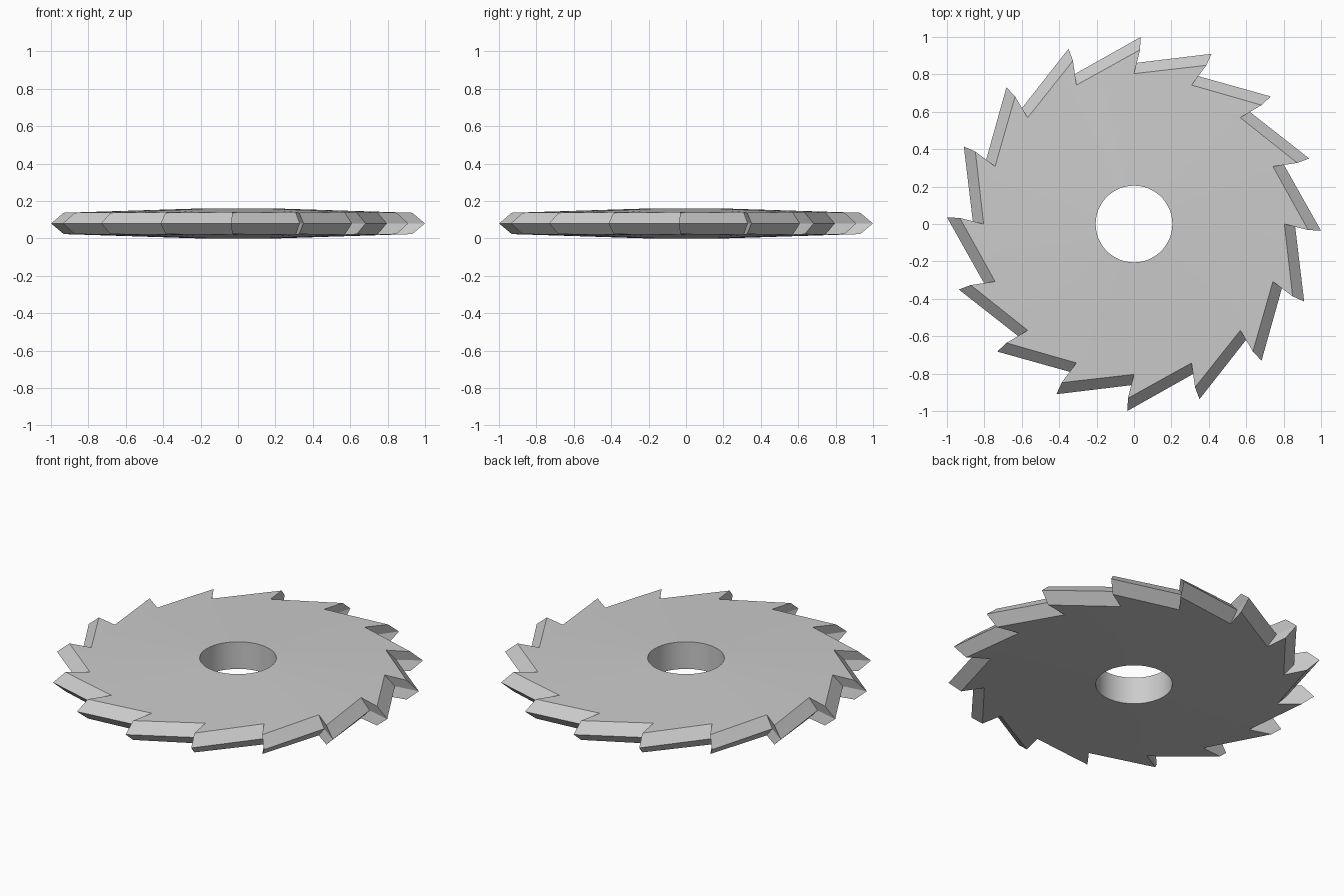
import bpy, bmesh
from math import radians, sin, cos

cube = bpy.data.objects.get("Cube")
if cube:
    bpy.data.objects.remove(cube, do_unlink=True)

TEETH = 16
STEP = 360 / TEETH
ARC = 4                      # bore segments per tooth
MID = 0.08                   # height of the cutting edge
BORE_R = 0.205

steel = bpy.data.materials.new("grey_steel")
steel.use_nodes = True
colour = (0.6, 0.6, 0.6, 1)
steel.diffuse_color = colour
steel.node_tree.nodes["Principled BSDF"].inputs["Base Color"].default_value = colour

bm = bmesh.new()


def ring(count, radius, z, start):
    """Evenly spaced vertices running clockwise from an angle in degrees."""
    angles = [radians(start - 360 * i / count) for i in range(count)]
    return [bm.verts.new((radius * cos(a), radius * sin(a), z)) for a in angles]


# Widest outline of the teeth, at mid height
mid_root = ring(TEETH, 0.86, MID, 90)
mid_tip = ring(TEETH, 1.0, MID, 88)
bores = []

# Slightly domed upper and lower sides with bevelled teeth
for side in (1, -1):
    bore = ring(TEETH * ARC, BORE_R, MID + side * 0.08, 90)
    root = ring(TEETH, 0.804, MID + side * 0.061, 90)
    tip = ring(TEETH, 0.932, MID + side * 0.057, 88)
    bores.append(bore)
    for i in range(TEETH):
        n = (i + 1) % TEETH
        h = [bore[(i * ARC + k) % len(bore)] for k in range(ARC + 1)]
        half = ARC // 2
        # Disc sector
        for k in range(ARC):
            bm.faces.new((root[i if k < half else n], h[k], h[k + 1]))
        bm.faces.new((root[i], h[half], root[n]))
        # Tooth face, outer bevel and cutting wall
        bm.faces.new((root[i], root[n], tip[n]))
        bm.faces.new((root[i], tip[n], mid_tip[n], mid_root[i]))
        bm.faces.new((root[i], tip[i], mid_tip[i], mid_root[i]))

# Bore wall
top, bottom = bores
for i in range(len(top)):
    n = (i + 1) % len(top)
    bm.faces.new((top[i], top[n], bottom[n], bottom[i]))

bmesh.ops.recalc_face_normals(bm, faces=bm.faces)
mesh = bpy.data.meshes.new("toothed_cutter_disc")
bm.to_mesh(mesh)
bm.free()
mesh.materials.append(steel)
disc = bpy.data.objects.new("toothed_cutter_disc", mesh)
bpy.context.collection.objects.link(disc)

# Smooth bore and sides, crisp teeth
bpy.ops.object.select_all(action="DESELECT")
disc.select_set(True)
bpy.context.view_layer.objects.active = disc
bpy.ops.object.shade_smooth_by_angle(angle=radians(20))
